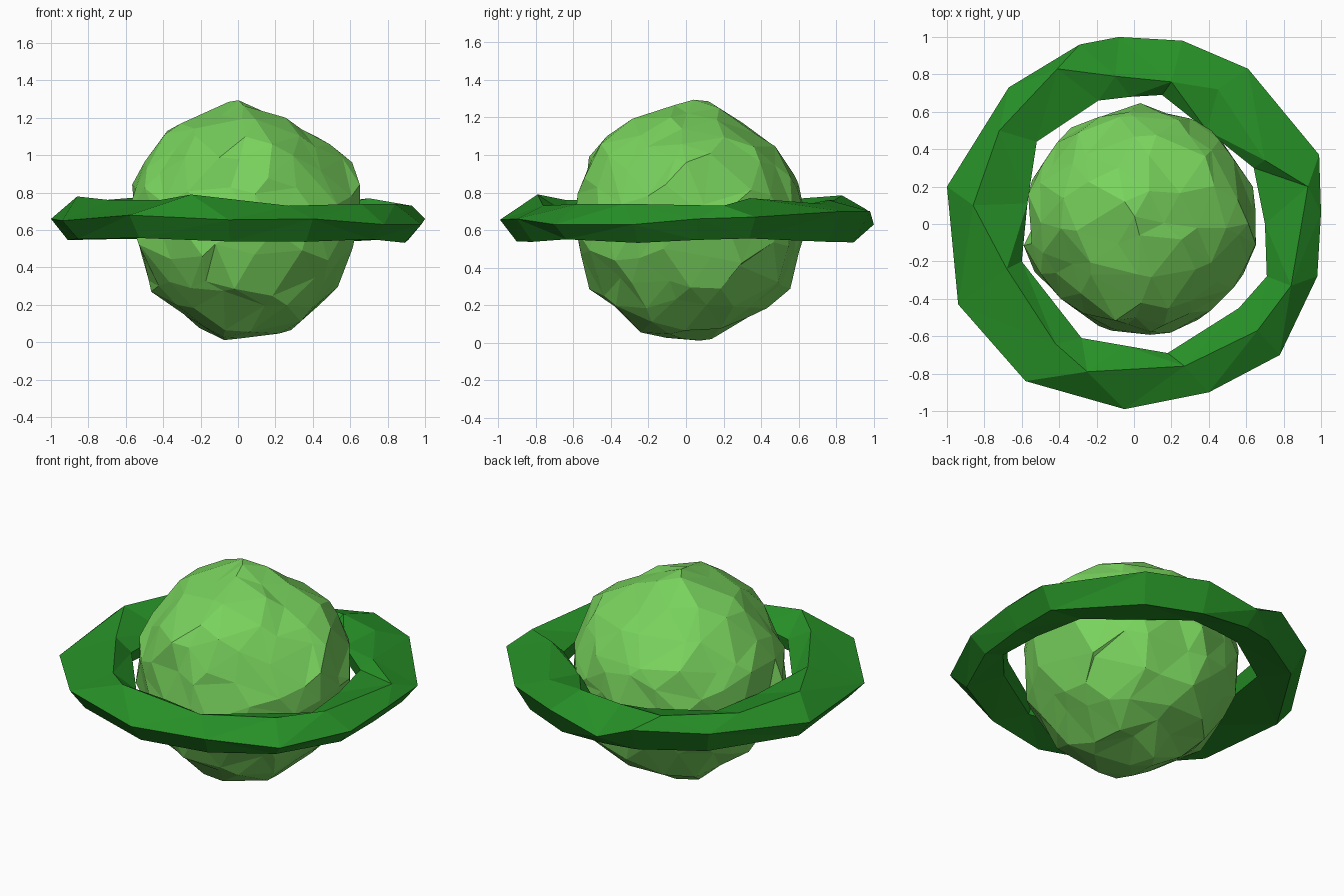
import bpy
import bmesh
import math
import random
from mathutils import Vector

cube = bpy.data.objects.get("Cube")
if cube:
    bpy.data.objects.remove(cube, do_unlink=True)


def make_material(name, color):
    material = bpy.data.materials.new(name)
    material.use_nodes = True
    material.diffuse_color = (*color, 1)
    shader = material.node_tree.nodes["Principled BSDF"]
    shader.inputs["Base Color"].default_value = (*color, 1)
    shader.inputs["Roughness"].default_value = 0.8
    return material


def make_object(name, bm, material):
    bmesh.ops.recalc_face_normals(bm, faces=bm.faces)
    mesh = bpy.data.meshes.new(name)
    bm.to_mesh(mesh)
    bm.free()
    mesh.materials.append(material)
    obj = bpy.data.objects.new(name, mesh)
    bpy.context.collection.objects.link(obj)
    return obj


light_green = make_material("light green", (0.19, 0.65, 0.11))
dark_green = make_material("dark green", (0.02, 0.28, 0.02))
rng = random.Random(7)

# Planet outlines: across (x, z), along (y, z) and around (x, y)
across = [
    (-.57, .88), (-.35, 1.16), (.33, 1.16), (.61, .95), (.63, .55),
    (.55, .36), (.3, .07), (-.24, .1), (-.46, .28), (-.54, .55),
]
along = [
    (-.57, .75), (-.47, 1.05), (-.24, 1.2), (.19, 1.265), (.39, 1.11),
    (.59, .9), (.6, .56), (.5, .25), (.2, .08), (.04, 0), (-.29, .08),
    (-.54, .35),
]
around = [
    (-.56, .2), (-.35, .48), (0, .64), (.2, .6), (.45, .48), (.61, .2),
    (.66, .05), (.6, -.26), (.4, -.48), (.04, -.58), (-.4, -.4), (-.57, -.2),
]
center = Vector((0.04, 0.03, 0.63))
landmarks = [Vector((x, center.y, z)) - center for x, z in across]
landmarks += [Vector((0, y, z)) - center for y, z in along]
landmarks += [Vector((x, y, center.z)) - center for x, y in around]


def planet_radius(direction):
    """Blend the landmark distances near a direction."""
    total, weights = 0.61 * 0.05, 0.05
    for mark in landmarks:
        weight = math.exp(-(direction.angle(mark) / 0.2) ** 2)
        total += weight * mark.length
        weights += weight
    return total / weights


# Rocky planet: a faceted ball with uneven vertices
bm = bmesh.new()
bmesh.ops.create_icosphere(bm, subdivisions=3, radius=1)
for v in bm.verts:
    shift = Vector([rng.uniform(-1, 1) for axis in range(3)]) * 0.11
    direction = (v.co.normalized() + shift).normalized()
    bump = rng.uniform(-0.02, 0.022)
    v.co = center + direction * (planet_radius(direction) + bump)
    v.co.z = max(v.co.z, 0)
bmesh.ops.triangulate(bm, faces=bm.faces)
make_object("planet", bm, light_green)

# Ring stations: outer rim and top ridge with heights, inner rim
stations = [
    ((.99, .37, .67), (.70, .34, .77), (.64, .30)),
    ((.61, .83, .7), (.45, .72, .74), (.39, .50)),
    ((.26, .98, .7), (.20, .76, .76), (.15, .69)),
    ((-.08, 1, .63), (-.1, .79, .76), (-.02, .68)),
    ((-.29, .96, .71), (-.41, .83, .785), (-.19, .66)),
    ((-.67, .73, .7), (-.72, .5, .76), (-.52, .44)),
    ((-1, .2, .66), (-.86, .1, .78), (-.57, .11)),
    ((-.94, -.43, .65), (-.68, -.24, .76), (-.6, -.2)),
    ((-.58, -.84, .68), (-.42, -.64, .76), (-.28, -.61)),
    ((-.05, -.99, .655), (-.25, -.79, .79), (-.05, -.65)),
    ((.4, -.9, .66), (.27, -.76, .73), (.18, -.69)),
    ((.78, -.7, .63), (.66, -.57, .74), (.56, -.45)),
    ((.98, -.28, .63), (.84, -.33, .74), (.71, -.28)),
    ((1, .06, .66), (.93, .2, .73), (.7, 0)),
]

# Rough ring: a five-sided section carried around the stations
bm = bmesh.new()
loops = []
for outer, ridge, inner in stations:
    rim = Vector(outer)
    inside_top = Vector((*inner, 0.69 + rng.uniform(-0.02, 0.02)))
    inside_low = Vector((inner[0] * 1.03, inner[1] * 1.03, 0.6))
    base = Vector((rim.x * 0.91, rim.y * 0.91, rng.uniform(0.53, 0.56)))
    section = (rim, Vector(ridge), inside_top, inside_low, base)
    loops.append([bm.verts.new(point) for point in section])
for i, loop in enumerate(loops):
    following = loops[(i + 1) % len(loops)]
    for j in range(len(loop)):
        k = (j + 1) % len(loop)
        bm.faces.new((loop[j], following[j], following[k], loop[k]))
bmesh.ops.triangulate(bm, faces=bm.faces)
make_object("ring", bm, dark_green)
